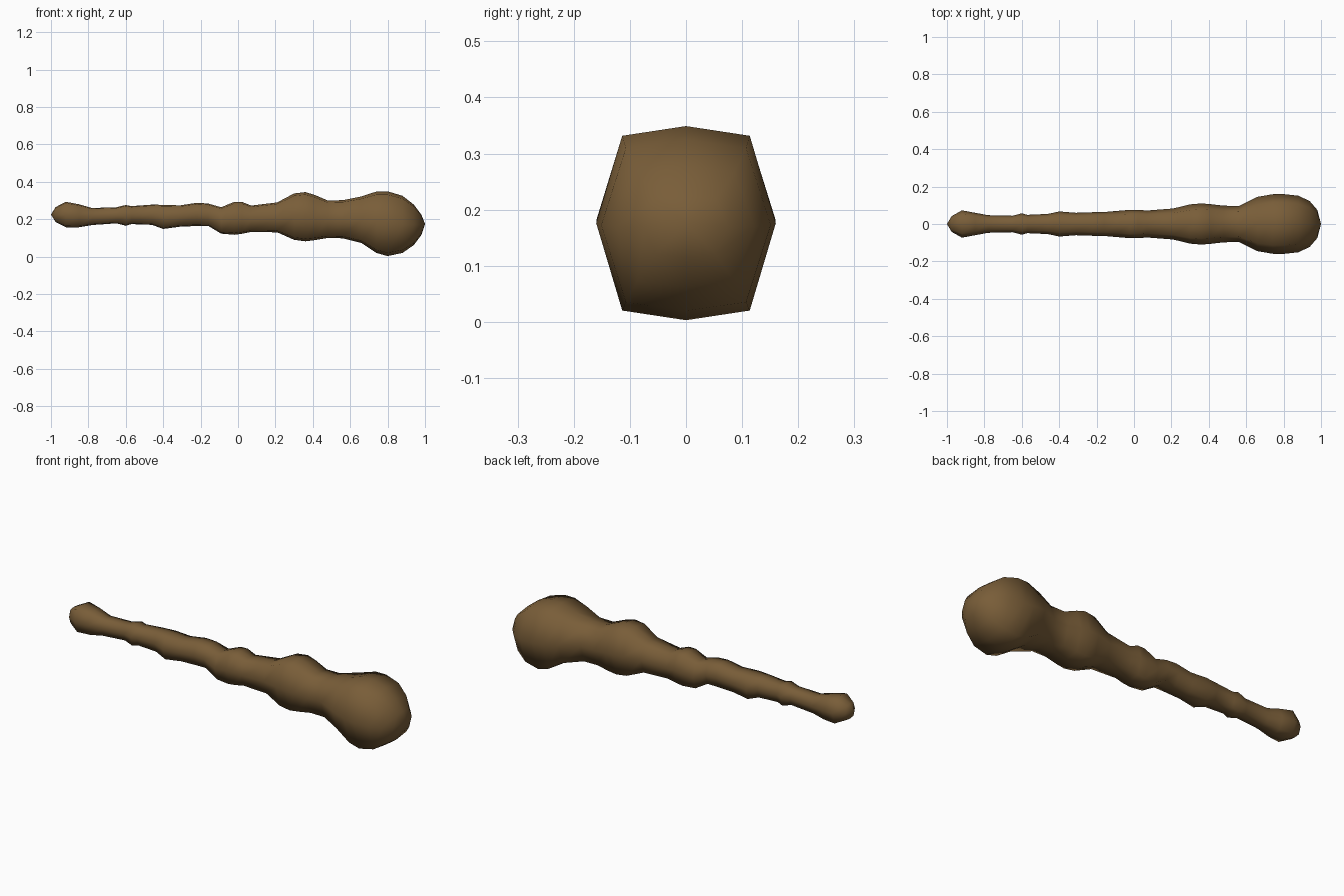
import bpy, bmesh

# stations along the club: x, bottom z, top z, half width in y
STATIONS = [
    (-0.975, .185, .265, .042), (-0.92, .157, .293, .073), (-0.85, .157, .280, .060),
    (-0.78, .169, .260, .047), (-0.65, .178, .264, .044), (-0.60, .165, .276, .057),
    (-0.57, .174, .270, .049), (-0.46, .170, .278, .054), (-0.40, .148, .277, .067),
    (-0.31, .160, .274, .060), (-0.22, .164, .288, .063), (-0.16, .165, .284, .064),
    (-0.09, .123, .264, .070), (-0.02, .117, .293, .076), (0.02, .122, .293, .076),
    (0.07, .132, .273, .072), (0.21, .130, .290, .083), (0.30, .090, .338, .105),
    (0.36, .082, .345, .110), (0.41, .088, .330, .106), (0.48, .100, .300, .098),
    (0.56, .098, .302, .096), (0.66, .073, .322, .145), (0.74, .020, .348, .159),
    (0.80, .003, .349, .160), (0.88, .020, .325, .151), (0.94, .062, .278, .122),
    (0.98, .115, .225, .075),
]
# eight-sided section, as fractions of half width and half height
SECTION = [(0, 1), (.71, .9), (1, 0), (.71, -.9),
           (0, -1), (-.71, -.9), (-1, 0), (-.71, .9)]

bm = bmesh.new()
rings = []
for x, lo, hi, w in STATIONS:
    mid, h = (lo + hi) / 2, (hi - lo) / 2
    rings.append([bm.verts.new((x, a * w, mid + b * h)) for a, b in SECTION])

# shaft and head surface
n = len(SECTION)
for r0, r1 in zip(rings, rings[1:]):
    for i in range(n):
        j = (i + 1) % n
        bm.faces.new((r0[i], r0[j], r1[j], r1[i]))

# rounded tips at both ends
for ring, tip in ((rings[0], (-1, 0, .225)), (rings[-1], (1, 0, .175))):
    v = bm.verts.new(tip)
    for i in range(n):
        bm.faces.new((ring[i], ring[(i + 1) % n], v))

bmesh.ops.recalc_face_normals(bm, faces=bm.faces)
for f in bm.faces:
    f.smooth = True
mesh = bpy.data.meshes.new("wooden_club")
bm.to_mesh(mesh)
bm.free()

# brown wood
wood = bpy.data.materials.new("wood")
wood.diffuse_color = (0.19, 0.11, 0.04, 1)
mesh.materials.append(wood)
bpy.context.collection.objects.link(bpy.data.objects.new("wooden_club", mesh))
